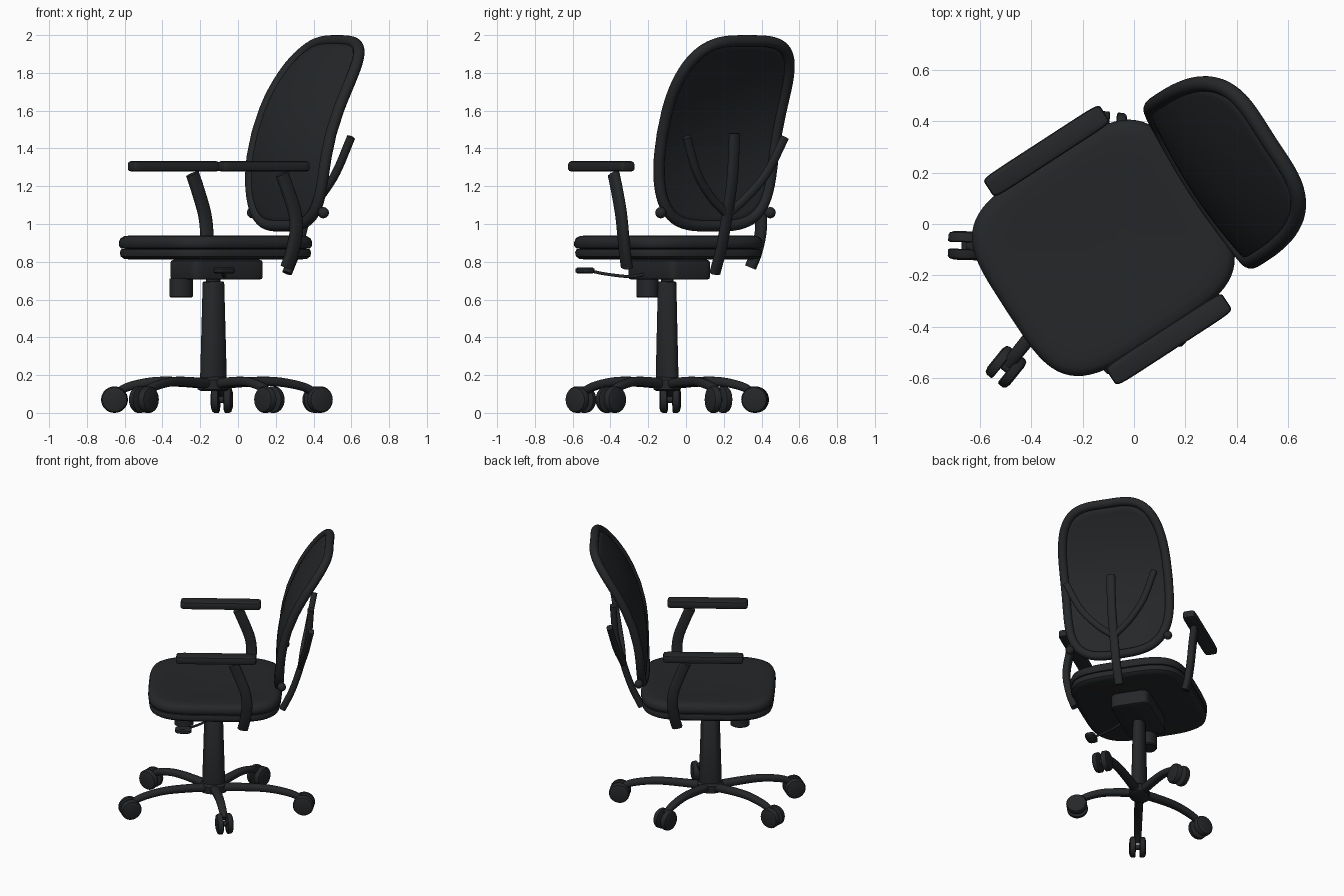
import bpy, bmesh
from math import cos, sin, pi, radians
from mathutils import Vector, Matrix

if "Cube" in bpy.data.objects:
    bpy.data.objects.remove(bpy.data.objects["Cube"])

# Chair is built facing -x (u = back, v = left), then turned and moved as a whole
PLACE = Matrix.Translation((-0.13, -0.10, 0)) @ Matrix.Rotation(radians(33), 4, 'Z')
V = Vector

black = bpy.data.materials.new("black_plastic")
black.diffuse_color = (0.018, 0.02, 0.022, 1)
black.use_nodes = True
black.node_tree.nodes["Principled BSDF"].inputs["Base Color"].default_value = black.diffuse_color


def finish(name, bm, angle=40):
    bmesh.ops.recalc_face_normals(bm, faces=bm.faces)
    me = bpy.data.meshes.new(name)
    bm.to_mesh(me)
    bm.free()
    me.transform(PLACE)
    me.shade_smooth()
    me.set_sharp_from_angle(angle=radians(angle))
    me.materials.append(black)
    ob = bpy.data.objects.new(name, me)
    bpy.context.collection.objects.link(ob)
    return ob


def loft(name, rings, closed=False, caps=True, angle=40):
    bm = bmesh.new()
    vs = [[bm.verts.new(p) for p in r] for r in rings]
    n = len(vs[0])
    pairs = list(zip(vs, vs[1:])) + ([(vs[-1], vs[0])] if closed else [])
    for a, b in pairs:
        for i in range(n):
            bm.faces.new((a[i], a[(i + 1) % n], b[(i + 1) % n], b[i]))
    if caps and not closed:
        bm.faces.new(vs[0])
        bm.faces.new(vs[-1])
    return finish(name, bm, angle)


def superellipse(a, b, n, count):
    def f(c):
        return abs(c) ** (2 / n) * (1 if c >= 0 else -1)
    return [(a * f(cos(2 * pi * i / count)), b * f(sin(2 * pi * i / count)))
            for i in range(count)]


def spline(pts, steps=6):
    p = [V(q) for q in pts]
    p = [2 * p[0] - p[1]] + p + [2 * p[-1] - p[-2]]
    out = []
    for i in range(1, len(p) - 2):
        a, b, c, d = p[i - 1:i + 3]
        for k in range(steps):
            t = k / steps
            out.append(0.5 * (2 * b + (c - a) * t + (2 * a - 5 * b + 4 * c - d) * t * t
                              + (3 * b - a - 3 * c + d) * t ** 3))
    return out + [p[-2]]


def sweep(name, path, side, w, d, n=2.6, closed=False, taper=1.0):
    """Sweep a rounded section (w along side, d across it) along a path."""
    rings, m = [], len(path)
    for i, p in enumerate(path):
        a = path[i - 1] if closed or i else p
        b = path[(i + 1) % m] if closed or i < m - 1 else p
        t = (b - a).normalized()
        nrm = t.cross(V(side)).normalized()
        s = nrm.cross(t)
        k = 1 + (taper - 1) * i / (m - 1)
        rings.append([p + s * x * k + nrm * y * k for x, y in superellipse(w, d, n, 16)])
    return loft(name, rings, closed)


def slab(name, centre, a, b, n, layers, count=48):
    """Stack of outline rings: layers are (inset, z)."""
    return loft(name, [[V((centre[0] + x, centre[1] + y, z))
                        for x, y in superellipse(a - i, b - i, n, count)]
                       for i, z in layers])


def back_u(v, z):
    h = z - 1.15
    lean = 0.54 * h ** 2.2 if h > 0 else 0.3 * h * h
    return 0.465 + lean - 0.035 * (1 - (v / 0.38) ** 2)


# Seat: cushion over a shell, with a groove between
slab("seat_cushion", (0.013, 0), 0.45, 0.412, 4,
     [(0.03, 0.868), (0.008, 0.872), (0, 0.885), (0, 0.905), (0.008, 0.925),
      (0.025, 0.936), (0.06, 0.94), (0.15, 0.935), (0.28, 0.928), (0.37, 0.925)], 64)
slab("seat_shell", (0.013, 0), 0.446, 0.408, 4,
     [(0.05, 0.812), (0.02, 0.815), (0.004, 0.828), (0, 0.85), (0.006, 0.866), (0.03, 0.87)], 64)

# Backrest: curved panel inside a tube rim
outline = superellipse(0.36, 0.49, 3.5, 72)
bm = bmesh.new()
rings = []
for k in range(1, 11):
    r = k / 10
    rings.append([bm.verts.new((back_u(v * r, 1.48 + z * r), v * r, 1.48 + z * r))
                  for v, z in outline])
bm.faces.new(rings[0])
for a, b in zip(rings, rings[1:]):
    for i in range(72):
        j = (i + 1) % 72
        bm.faces.new((a[i], a[j], b[j], b[i]))
panel = finish("backrest_panel", bm)
sol = panel.modifiers.new("thickness", 'SOLIDIFY')
sol.thickness, sol.offset = 0.018, 0
sweep("backrest_rim", [V((back_u(v, 1.48 + z), v, 1.48 + z)) for v, z in outline],
      (1, 0, 0), 0.03, 0.03, 2, closed=True)

# Back support: spine with two branches
sweep("back_spine", spline([(0.465, 0, 0.74), (0.53, 0, 0.88), (0.585, 0, 1.05),
                            (0.635, 0, 1.25), (0.655, 0, 1.48)]), (0, 1, 0), 0.03, 0.022)

# Column and under-seat mechanism
for name, layers in (("column", [(0.064, 0.14), (0.064, 0.2), (0.052, 0.69), (0.047, 0.695)]),
                     ("column_piston", [(0.035, 0.69), (0.035, 0.73)])):
    loft(name, [[V((1.2 * r * cos(i * pi / 16), 0.8 * r * sin(i * pi / 16), z))
                 for i in range(32)] for r, z in layers])
slab("mechanism_box", (0.02, 0), 0.225, 0.135, 8,
     [(0.015, 0.705), (0.003, 0.71), (0, 0.72), (0, 0.795), (0.003, 0.805), (0.015, 0.812)])
slab("tension_knob", (-0.2, 0.005), 0.065, 0.055, 2,
     [(0.006, 0.61), (0, 0.616), (0, 0.712)], 32)

# Height lever and paddle
sweep("lever_rod", spline([(-0.02, -0.12, 0.735), (-0.06, -0.2, 0.722), (-0.13, -0.3, 0.735),
                           (-0.18, -0.37, 0.752)]), (0, 0, 1), 0.008, 0.008, 2)
slab("lever_paddle", (-0.19, -0.395), 0.055, 0.035, 4,
     [(0.008, 0.738), (0, 0.745), (0, 0.763), (0.008, 0.77)], 32)

# Parts mirrored left and right
for side, s in (("left", 1), ("right", -1)):
    sweep(f"back_branch_{side}", spline([(0.585, 0, 1.05), (0.6, 0.11 * s, 1.14),
                                         (0.63, 0.22 * s, 1.27), (0.668, 0.31 * s, 1.46)]),
          (1, 0, 0), 0.02, 0.022)
    slab(f"back_knob_{side}", (0.47, 0.345 * s), 0.03, 0.03, 2,
         [(0.028, 1.03), (0.015, 1.034), (0.004, 1.045), (0, 1.06),
          (0.004, 1.075), (0.015, 1.086), (0.028, 1.09)], 20)
    sweep(f"arm_post_{side}", spline([(0.15, 0.435 * s, 1.265), (0.185, 0.437 * s, 1.18),
                                      (0.228, 0.44 * s, 1.06), (0.24, 0.435 * s, 0.96),
                                      (0.228, 0.415 * s, 0.85), (0.21, 0.39 * s, 0.77)]),
          (1, 0, 0), 0.036, 0.024, 3)
    slab(f"armrest_{side}", (0.033, 0.437 * s), 0.27, 0.045, 9,
         [(0.014, 1.278), (0.004, 1.282), (0, 1.29), (0, 1.318), (0.004, 1.328), (0.014, 1.333)], 64)

# Five-legged base, stretched lengthwise, with twin-wheel casters
slab("base_hub", (0, 0), 0.09, 0.065, 2,
     [(0.02, 0.115), (0, 0.125), (0, 0.175), (0.015, 0.19)], 32)
for k in range(5):
    a = radians(-10 + 72 * k)
    tip = V((0.62 * cos(a), 0.415 * sin(a), 0))
    out = tip.normalized()
    axle = V((-out.y, out.x, 0))
    up = V((0, 0, 1))
    sweep(f"base_leg_{k + 1}", spline([up * 0.15, tip * 0.3 + up * 0.163, tip * 0.6 + up * 0.165,
                                       tip * 0.85 + up * 0.14, tip * 0.98 + up * 0.105]),
          axle, 0.032, 0.028, taper=0.75)
    sweep(f"caster_axle_{k + 1}", [tip + up * 0.07 - axle * 0.03, tip + up * 0.07 + axle * 0.03],
          out, 0.018, 0.018, 2)
    for w, s in (("a", 1), ("b", -1)):
        loft(f"caster_wheel_{k + 1}{w}",
             [[tip + axle * s * o + up * 0.07 + (out * cos(i * pi / 14) + up * sin(i * pi / 14)) * r
               for i in range(28)]
              for o, r in ((0.013, 0.062), (0.017, 0.07), (0.04, 0.07), (0.05, 0.064), (0.056, 0.045))])
